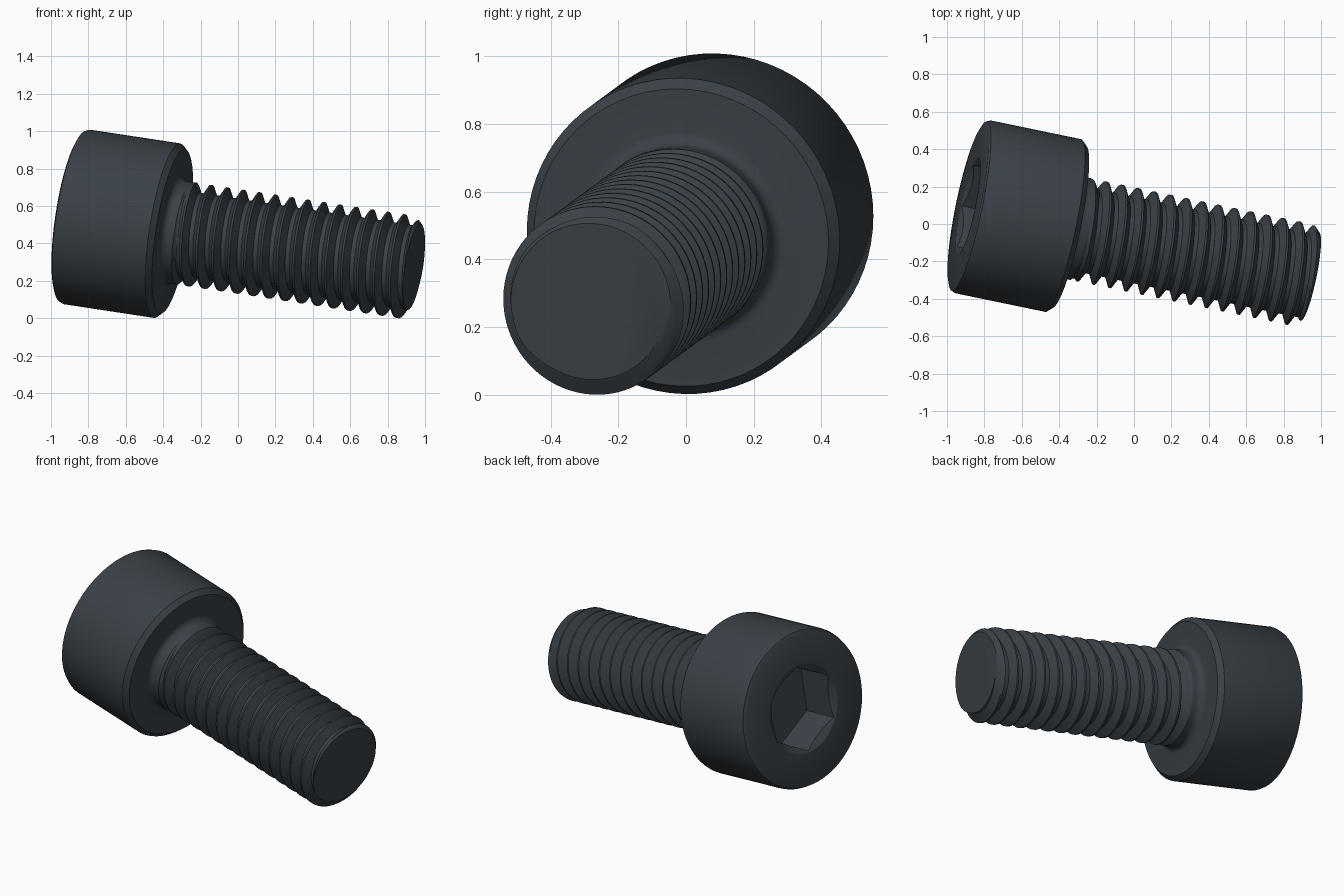
import bpy, bmesh, math
from mathutils import Matrix, Vector

cube = bpy.data.objects.get("Cube")
if cube:
    bpy.data.objects.remove(cube, do_unlink=True)

SEG = 72          # sides around the axis
MM = 0.111        # sizes below are in millimetres along the screw axis
MAJOR, MINOR, PITCH, LENGTH = 2.5, 2.04, 0.8, 12.0
HEAD_R, HEAD_H = 4.25, 5.0
NECK = 0.6        # plain neck under the head

# Tilted placement: local z runs from the head to the tip
axis = Vector((1, -0.207, -0.152)).normalized()
side = Vector((0, 1, 0))
side = (side - axis * side.dot(axis)).normalized()
up = axis.cross(side)
PLACE = (Matrix.Translation((-0.35, -0.014, 0.464))
         @ Matrix((side, up, axis)).transposed().to_4x4() @ Matrix.Scale(MM, 4))

steel = bpy.data.materials.new("dark_steel")
steel.use_nodes = True
steel.diffuse_color = (0.042, 0.053, 0.063, 1)
bsdf = steel.node_tree.nodes["Principled BSDF"]
bsdf.inputs["Base Color"].default_value = steel.diffuse_color
bsdf.inputs["Roughness"].default_value = 0.5


def polar(r, a, t):
    return (r * math.cos(a), r * math.sin(a), t)


def finish(name, bm):
    bmesh.ops.remove_doubles(bm, verts=bm.verts, dist=0.0005)
    bmesh.ops.holes_fill(bm, edges=[e for e in bm.edges if e.is_boundary], sides=0)
    bmesh.ops.recalc_face_normals(bm, faces=bm.faces)
    bm.transform(PLACE)
    mesh = bpy.data.meshes.new(name)
    bm.to_mesh(mesh)
    bm.free()
    obj = bpy.data.objects.new(name, mesh)
    mesh.materials.append(steel)
    bpy.context.collection.objects.link(obj)
    bpy.ops.object.select_all(action='DESELECT')
    obj.select_set(True)
    bpy.context.view_layer.objects.active = obj
    bpy.ops.object.shade_smooth_by_angle(angle=math.radians(30))
    return obj


# Head: lathe rings from socket floor, out over the rim, down to the neck
def hex_radius(a):
    # 4 mm across flats, corners up and down
    off = (a - math.pi / 2) % (math.pi / 3) - math.pi / 6
    return 2.0 / math.cos(off)


def countersink(a):
    return -HEAD_H + (2.38 - hex_radius(a)) * 0.6


def const(v):
    return lambda a: v


rings = [(hex_radius, const(-HEAD_H + 2.1)), (hex_radius, countersink)]
profile = [(2.38, -HEAD_H), (HEAD_R - 0.27, -HEAD_H), (HEAD_R - 0.08, -HEAD_H + 0.08),
           (HEAD_R, -HEAD_H + 0.27), (HEAD_R, -0.27), (HEAD_R - 0.25, 0)]
fillet = 0.35
for k in range(6):
    a = math.pi / 2 * k / 5
    profile.append((MAJOR + fillet * (1 - math.sin(a)), fillet * (1 - math.cos(a))))
profile.append((MAJOR, NECK))
rings += [(const(r), const(t)) for r, t in profile]

bm = bmesh.new()
angles = [2 * math.pi * i / SEG for i in range(SEG)]
loops = [[bm.verts.new(polar(r(a), a, t(a))) for a in angles] for r, t in rings]
for lo, hi in zip(loops, loops[1:]):
    for i in range(SEG):
        j = (i + 1) % SEG
        bm.faces.new((lo[i], lo[j], hi[j], hi[i]))
finish("socket_head", bm)


# Threaded shaft: one right-handed helical strip, clipped at neck and tip
def thread_radius(phase, t):
    d = min(phase, 1 - phase)                       # distance from crest
    cut = min(max((d - 0.06) / 0.31, 0), 1)
    run_in = min(max((t - NECK) / 0.4, 0), 1)
    r = MAJOR - (MAJOR - MINOR) * cut * run_in
    return min(r, 2.17 + LENGTH - t)                # tip chamfer


phases = [0.06, 0.14, 0.22, 0.30, 0.37, 0.5, 0.63, 0.70, 0.78, 0.86, 0.94]
start = 11.16 - 0.25 * PITCH - 15 * PITCH           # crest height at angle zero
bm = bmesh.new()
rows = []
for turn in range(18):
    for p in phases:
        row = []
        for i in range(SEG + 1):
            raw = start + PITCH * (turn + p + i / SEG)
            t = min(max(raw, NECK), LENGTH)
            phase = ((t - raw) / PITCH + p) % 1.0
            a = 2 * math.pi * (i % SEG) / SEG
            row.append((bm.verts.new(polar(thread_radius(phase, t), a, t)), raw))
        rows.append(row)
for lo, hi in zip(rows, rows[1:]):
    for i in range(SEG):
        quad = (lo[i], lo[i + 1], hi[i + 1], hi[i])
        heights = [q[1] for q in quad]
        if max(heights) > NECK and min(heights) < LENGTH:
            bm.faces.new([q[0] for q in quad])
bmesh.ops.delete(bm, geom=[v for v in bm.verts if not v.link_faces], context='VERTS')
finish("threaded_shaft", bm)
